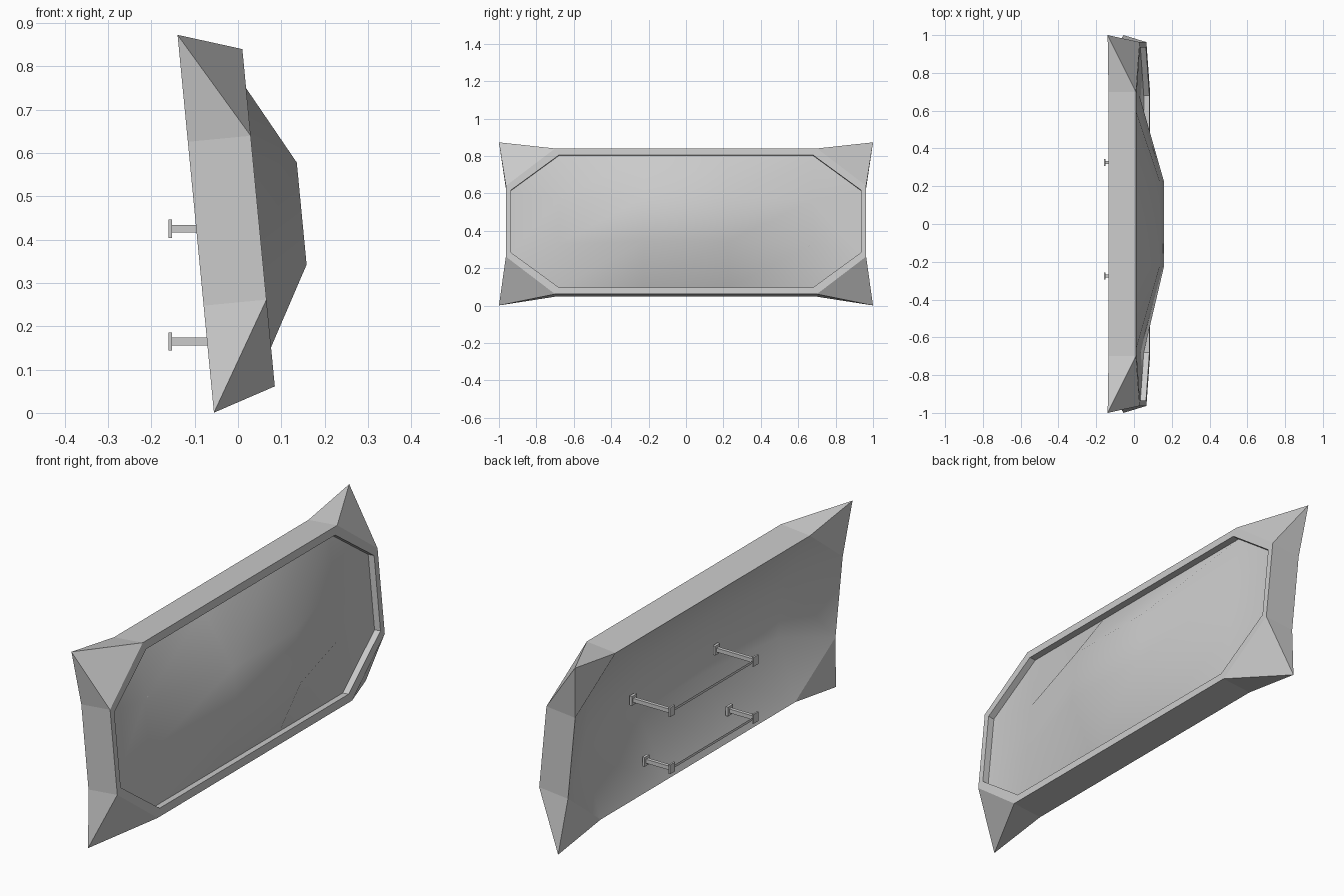
import bpy, bmesh, math
from mathutils import Vector

if "Cube" in bpy.data.objects:
    bpy.data.objects.remove(bpy.data.objects["Cube"])

TILT = math.radians(5.5)
N = Vector((math.cos(TILT), 0, math.sin(TILT)))    # out of the front face
U = Vector((-math.sin(TILT), 0, math.cos(TILT)))   # up along the face
ORIGIN = Vector((0.0475, 0, 0.4505))
BACK, RECESS = -0.1457, -0.03


def P(y, v, d):
    """Point on the tilted board: y across, v up, d outwards."""
    return ORIGIN + U * v + N * d + Vector((0, y, 0))


def make(name, bm, smooth=False):
    me = bpy.data.meshes.new(name)
    for f in bm.faces:
        f.smooth = smooth
    bm.to_mesh(me)
    bm.free()
    ob = bpy.data.objects.new(name, me)
    bpy.context.collection.objects.link(ob)
    return ob


def octagon(bm, y1, v1, y2, v2, d):
    """(y1, v1) end of the long edge, (y2, v2) end of the short edge."""
    pts = [(y1, v1), (y2, v2), (y2, -v2), (y1, -v1),
           (-y1, -v1), (-y2, -v2), (-y2, v2), (-y1, v1)]
    return [bm.verts.new(P(y, v, d)) for y, v in pts]


# Frame: front rim, recess wall, outer walls and four pointed corners
bm = bmesh.new()
inner_low = octagon(bm, 0.68, 0.355, 0.935, 0.168, RECESS)
inner = octagon(bm, 0.68, 0.355, 0.935, 0.168, 0)
outer = octagon(bm, 0.70, 0.391, 0.963, 0.19, 0)
back = octagon(bm, 0.70, 0.391, 0.963, 0.19, BACK)
tips = {i: bm.verts.new(P(sy, sv * 0.438, BACK))
        for i, sy, sv in ((0, 1, 1), (2, 1, -1), (4, -1, -1), (6, -1, 1))}
for i in range(8):
    j = (i + 1) % 8
    bm.faces.new((inner_low[i], inner_low[j], inner[j], inner[i]))
    bm.faces.new((inner[i], inner[j], outer[j], outer[i]))
    if i in tips:
        t = tips[i]
        bm.faces.new((outer[i], outer[j], t))
        bm.faces.new((outer[j], back[j], t))
        bm.faces.new((back[j], back[i], t))
        bm.faces.new((back[i], outer[i], t))
    else:
        bm.faces.new((outer[i], outer[j], back[j], back[i]))
bmesh.ops.recalc_face_normals(bm, faces=bm.faces[:])
make("frame", bm)


# Bulged panels: 3 x 3 raised grid with a wing at each side
def panel(name, y1, v1, y2, v2, base, mid, side, facing):
    bm = bmesh.new()
    g = []
    for a in range(4):
        row = []
        for b in range(4):
            d = base + ((mid if a in (1, 2) else side) if b in (1, 2) else 0)
            row.append(bm.verts.new(P(y1 * (2 * a / 3 - 1), v1 * (2 * b / 3 - 1), d)))
        g.append(row)
    for a in range(3):
        for b in range(3):
            bm.faces.new((g[a][b], g[a + 1][b], g[a + 1][b + 1], g[a][b + 1]))
    for s, col in ((-1, g[0]), (1, g[3])):
        lo, hi = (bm.verts.new(P(s * y2, k * v2, base)) for k in (-1, 1))
        bm.faces.new((lo, col[0], col[1]))
        bm.faces.new((lo, col[1], col[2], hi))
        bm.faces.new((hi, col[2], col[3]))
    bm.normal_update()
    bmesh.ops.reverse_faces(bm, faces=[f for f in bm.faces if f.normal.dot(N) * facing < 0])
    make(name, bm, True)


panel("front_panel", 0.68, 0.355, 0.935, 0.168, RECESS, 0.13, 0, 1)
panel("back_panel", 0.70, 0.391, 0.963, 0.19, BACK, 0.16, 0.112, -1)


# Mounting brackets on the back
def box(bm, x0, x1, y, z, hy, hz):
    ret = bmesh.ops.create_cube(bm, size=1)
    for v in ret["verts"]:
        c = v.co
        v.co = Vector(((x0 + x1) / 2 + c.x * (x1 - x0), y + c.y * 2 * hy, z + c.z * 2 * hz))


for label, z, deep in (("upper", 0.425, 0.045), ("lower", 0.165, -0.02)):
    bm = bmesh.new()
    for y in (0.325, -0.275):
        box(bm, -0.16, -0.152, y, z, 0.018, 0.021)
        box(bm, -0.153, deep, y, z, 0.008, 0.009)
        box(bm, deep - 0.012, deep, y, z, 0.018, 0.021)
    make(label + "_brackets", bm)
    # thin flat strip joining the two outer plates
    bm = bmesh.new()
    bm.faces.new([bm.verts.new((-0.156, y, z + h)) for y, h in
                  ((0.325, -0.006), (0.325, 0.006), (-0.275, 0.006), (-0.275, -0.006))])
    make(label + "_strip", bm)
